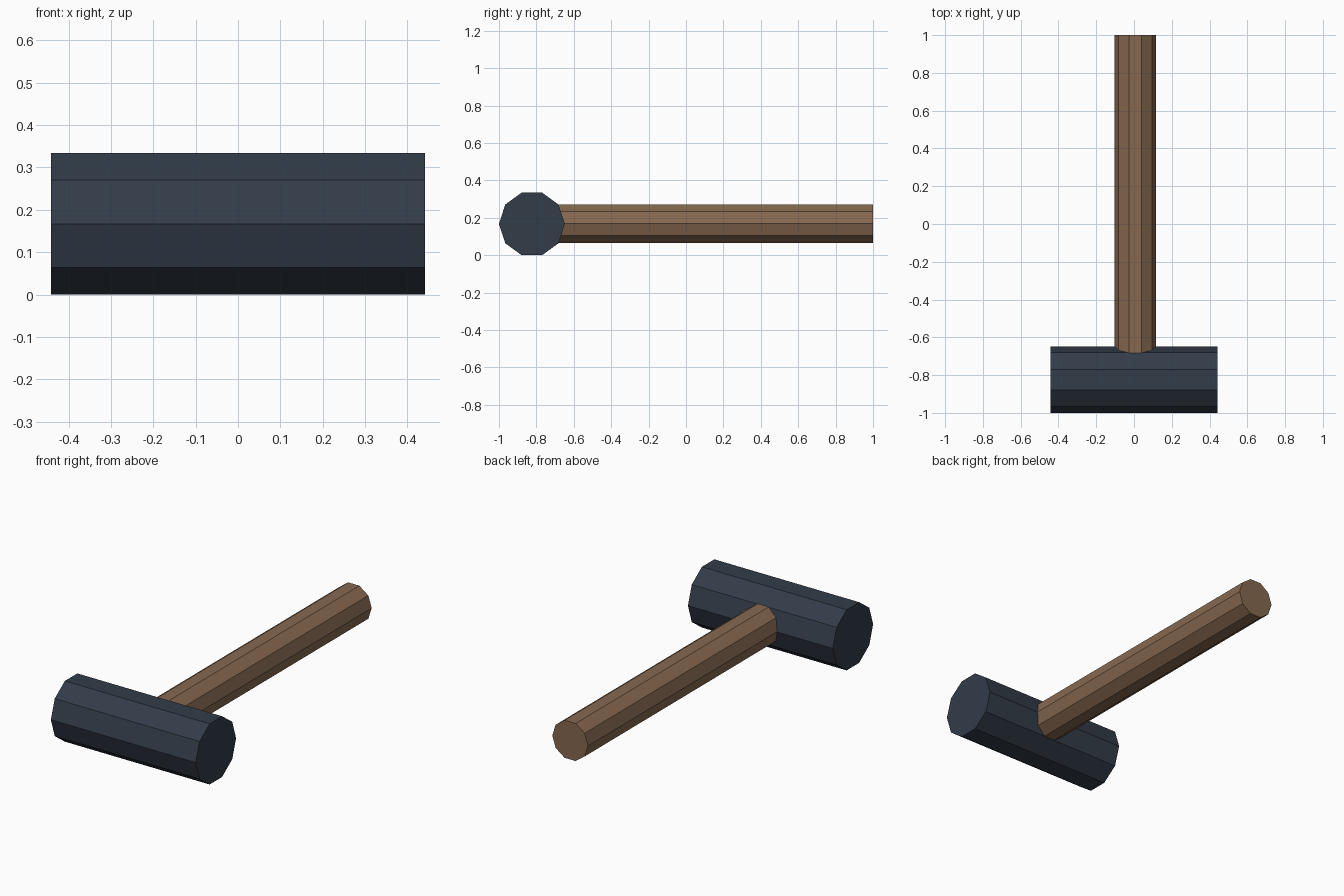
import bpy
import bmesh
from math import cos, sin, tau
from mathutils import Vector

SIDES = 10
AXIS_Z = 0.167  # shared height of the head and handle axes

cube = bpy.data.objects.get("Cube")
if cube:
    bpy.data.objects.remove(cube, do_unlink=True)


def make_material(name, rgb):
    mat = bpy.data.materials.new(name)
    mat.use_nodes = True
    colour = (*rgb, 1.0)
    mat.diffuse_color = colour
    mat.node_tree.nodes["Principled BSDF"].inputs["Base Color"].default_value = colour
    return mat


def make_prism(name, start, end, radius, mat):
    """Flat-shaded prism along a horizontal axis, with corners level with the axis."""
    start, end = Vector(start), Vector(end)
    up = Vector((0, 0, 1))
    side = (end - start).normalized().cross(up)
    bm = bmesh.new()
    ring = []
    for i in range(SIDES):
        a = tau * i / SIDES
        ring.append(bm.verts.new(start + radius * (cos(a) * side + sin(a) * up)))
    cap = bm.faces.new(ring)
    extruded = bmesh.ops.extrude_face_region(bm, geom=[cap], use_keep_orig=True)
    moved = [g for g in extruded["geom"] if isinstance(g, bmesh.types.BMVert)]
    bmesh.ops.translate(bm, verts=moved, vec=end - start)
    bmesh.ops.recalc_face_normals(bm, faces=bm.faces)
    mesh = bpy.data.meshes.new(name)
    bm.to_mesh(mesh)
    bm.free()
    mesh.materials.append(mat)
    obj = bpy.data.objects.new(name, mesh)
    bpy.context.collection.objects.link(obj)
    return obj


steel = make_material("dark blue steel", (0.032, 0.045, 0.066))
wood = make_material("brown wood", (0.24, 0.14, 0.08))

# Hammer head lying across the front
make_prism("hammer_head", (-0.442, -0.824, AXIS_Z), (0.442, -0.824, AXIS_Z), 0.176, steel)

# Handle, set slightly off centre and sunk into the head
make_prism("handle", (0.007, -0.8, AXIS_Z + 0.001), (0.007, 1.0, AXIS_Z + 0.001), 0.109, wood)
